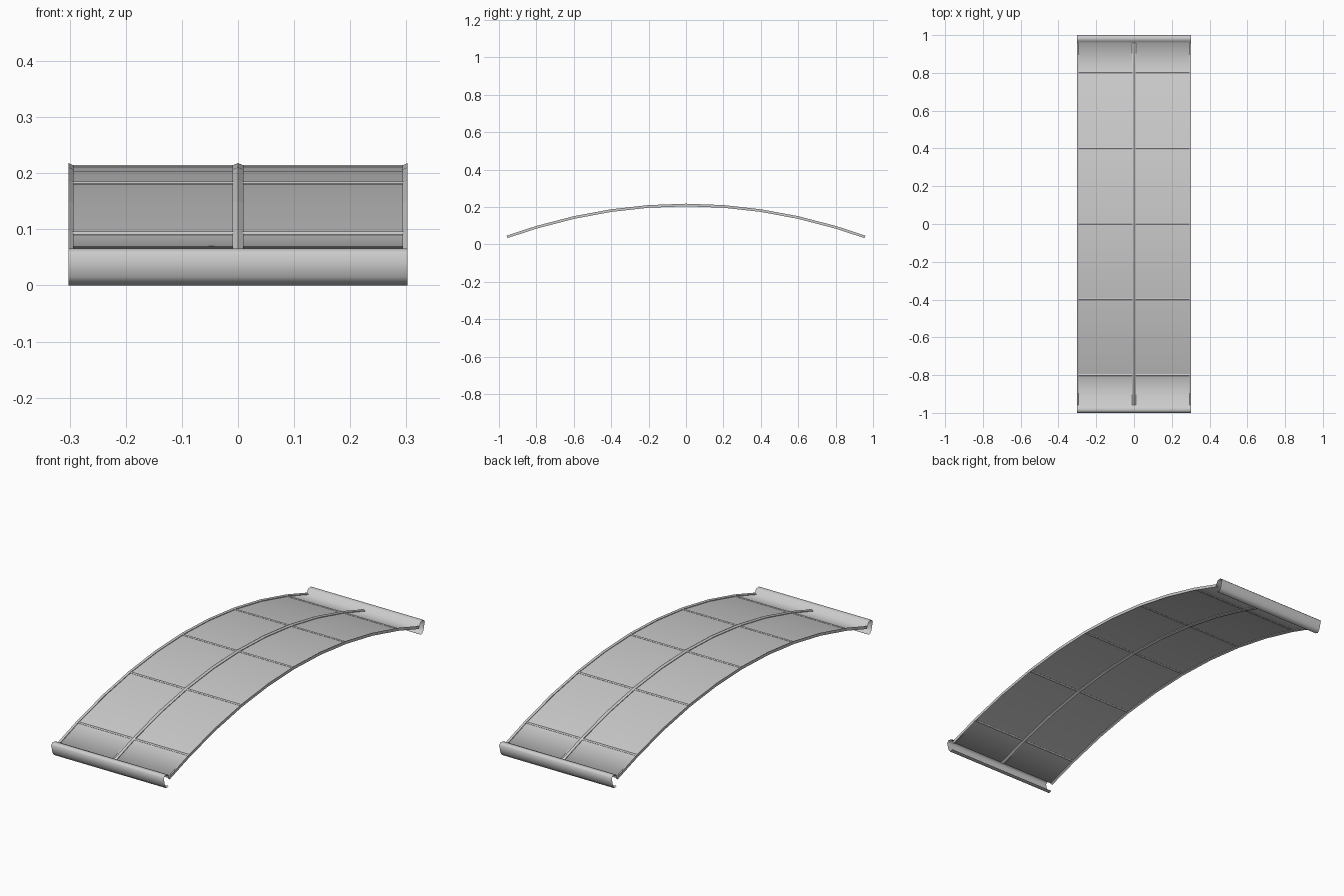
import bpy
import math

cube = bpy.data.objects.get("Cube")
if cube:
    bpy.data.objects.remove(cube, do_unlink=True)

HALF = 0.302   # half width of the canopy
END = 0.957    # where the arched sheet meets the end trim


def arch(y):
    return 0.211 - 0.186 * y * y


def material(name, value):
    mat = bpy.data.materials.new(name)
    mat.use_nodes = True
    color = (value, value, value, 1)
    mat.diffuse_color = color
    mat.node_tree.nodes["Principled BSDF"].inputs["Base Color"].default_value = color
    return mat


grey = material("light grey", 0.6)


def loft(name, rings, closed=False, smooth=False):
    """Skin rings of points; closed rings also get end caps."""
    n = len(rings[0])
    verts = [p for ring in rings for p in ring]
    faces = []
    for r in range(len(rings) - 1):
        for i in range(n if closed else n - 1):
            j = (i + 1) % n
            faces.append((r * n + i, r * n + j, (r + 1) * n + j, (r + 1) * n + i))
    if closed:
        faces.append(tuple(reversed(range(n))))
        faces.append(tuple(range(len(verts) - n, len(verts))))
    mesh = bpy.data.meshes.new(name)
    mesh.from_pydata(verts, [], faces)
    mesh.materials.append(grey)
    obj = bpy.data.objects.new(name, mesh)
    bpy.context.collection.objects.link(obj)
    for poly in mesh.polygons:
        poly.use_smooth = smooth
    return obj


stations = [-END] + [i * 0.2 for i in range(-4, 5)] + [END]


def arched_rib(name, section):
    """Sweep an x-height section along the arch."""
    rings = []
    for y in stations:
        tilt = math.atan(-0.372 * y)
        rings.append([(x, y - h * math.sin(tilt), arch(y) + h * math.cos(tilt))
                      for x, h in section])
    return loft(name, rings, closed=True)


# Thin arched sheet, with each end folded up and over into an open hooked trim
trim = [(0.967, 0.062), (0.988, 0.066), (1.0, 0.056),
        (0.99, 0.015), (0.978, 0.0), (0.962, 0.005)]
profile = [(-y, z) for y, z in reversed(trim)]
profile += [(y, arch(y)) for y in stations] + trim
loft("roof_sheet", [[(x, y, z) for y, z in profile] for x in (HALF, -HALF)], smooth=True)

# Lengthwise ribs: six-sided in the middle, half sections along both edges
arched_rib("center_rib", [(0, 0.007), (-0.01, 0.003), (-0.01, -0.003),
                          (0, -0.007), (0.01, -0.003), (0.01, 0.003)])
edge = [(HALF, 0.007), (0.293, 0.003), (0.293, -0.003), (HALF, -0.007)]
arched_rib("left_edge_rib", edge)
arched_rib("right_edge_rib", [(-x, h) for x, h in reversed(edge)])

# Cross ribs between the panels
for k in range(-2, 3):
    y0 = k * 0.4
    tilt = math.atan(-0.372 * y0)
    c, s = math.cos(tilt), math.sin(tilt)
    section = [(-0.006, 0.001), (0, 0.004), (0.006, 0.001),
               (0.006, -0.001), (0, -0.004), (-0.006, -0.001)]
    loft("cross_rib_%d" % (k + 3),
         [[(x, y0 + d * c - h * s, arch(y0) + d * s + h * c) for d, h in section]
          for x in (0.295, -0.295)], closed=True)
